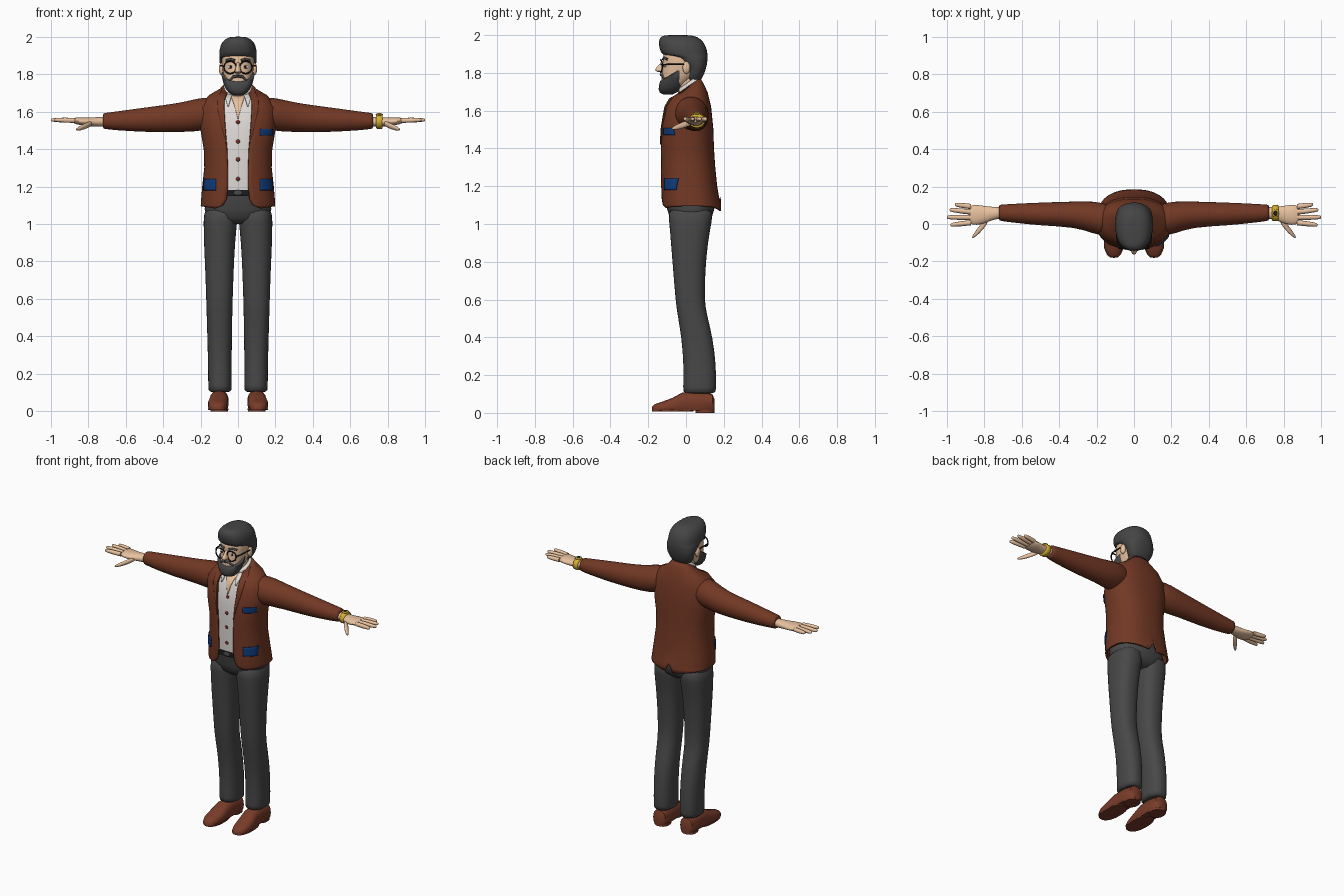
import bpy, bmesh, math
from math import sin, cos, pi, radians
from mathutils import Vector

cube = bpy.data.objects.get("Cube")
if cube:
    bpy.data.objects.remove(cube)


def colour(name, r, g, b):
    m = bpy.data.materials.new(name)
    m.use_nodes = True
    m.diffuse_color = (r, g, b, 1)
    m.node_tree.nodes["Principled BSDF"].inputs["Base Color"].default_value = (r, g, b, 1)
    return m


BROWN = colour("jacket brown", .17, .04, .018)
SHOE = colour("shoe leather", .19, .045, .022)
GREY = colour("trouser grey", .065, .065, .066)
HAIR = colour("hair charcoal", .06, .06, .062)
SKIN = colour("skin", .8, .53, .34)
WHITE = colour("shirt white", .75, .71, .68)
BLUE = colour("pocket blue", .005, .045, .2)
GOLD = colour("watch gold", .65, .42, .03)
BLACK = colour("black", .012, .012, .014)
BUTTON = colour("button red", .2, .03, .02)


def finish(bm, name, mat, thick=0, sub=0):
    bmesh.ops.recalc_face_normals(bm, faces=bm.faces[:])
    me = bpy.data.meshes.new(name)
    bm.to_mesh(me)
    bm.free()
    me.materials.append(mat)
    me.shade_smooth()
    me.set_sharp_from_angle(angle=radians(55))
    ob = bpy.data.objects.new(name, me)
    bpy.context.scene.collection.objects.link(ob)
    if thick:
        mod = ob.modifiers.new("thickness", "SOLIDIFY")
        mod.thickness, mod.offset = thick, 0
    if sub:
        mod = ob.modifiers.new("smooth", "SUBSURF")
        mod.levels = mod.render_levels = sub
    return ob


def loft(name, rings, mat, closed=True, thick=0, sub=0, s=1):
    """Join rows of points; closed rows are capped, open rows make a sheet."""
    bm = bmesh.new()
    rows = [[bm.verts.new((x * s, y, z)) for x, y, z in r] for r in rings]
    n = len(rows[0])
    for a, b in zip(rows, rows[1:]):
        for i in range(n if closed else n - 1):
            j = (i + 1) % n
            bm.faces.new((a[i], a[j], b[j], b[i]))
    if closed:
        bm.faces.new(rows[0])
        bm.faces.new(rows[-1])
    return finish(bm, name, mat, thick, sub)


def power(v, p):
    return math.copysign(abs(v) ** p, v)


P = .85


def point(t, z, rx, yf, yb, tilt=0, cx=0):
    c = power(cos(t), P)
    return (cx + rx * power(sin(t), P), (yf + yb) / 2 - (yb - yf) / 2 * c, z - tilt * c)


def ring(z, rx, yf, yb, tilt=0, cx=0, n=28):
    return [point(2 * pi * i / n, z, rx, yf, yb, tilt, cx) for i in range(n)]


def angle_at(x, rx):
    return math.copysign(math.asin(min(1, abs(x) / rx) ** (1 / P)), x)


def open_ring(z, rx, yf, yb, tilt, gap, n=48):
    a = angle_at(gap, rx)
    return [point(a + (2 * pi - 2 * a) * i / n, z, rx, yf, yb, tilt) for i in range(n + 1)]


def xring(x, yc, zc, ry, rz, n=16):
    return [(x, yc + ry * cos(2 * pi * i / n), zc + rz * sin(2 * pi * i / n)) for i in range(n)]


def ball(name, loc, size, mat):
    bm = bmesh.new()
    bmesh.ops.create_uvsphere(bm, u_segments=16, v_segments=10, radius=1)
    bmesh.ops.scale(bm, vec=size, verts=bm.verts)
    bmesh.ops.translate(bm, vec=loc, verts=bm.verts)
    return finish(bm, name, mat)


def rod(name, pts, r, mat, cyclic=False):
    cu = bpy.data.curves.new(name, "CURVE")
    cu.dimensions, cu.bevel_depth, cu.bevel_resolution = "3D", r, 2
    cu.use_fill_caps = True
    sp = cu.splines.new("POLY")
    sp.points.add(len(pts) - 1)
    for q, p in zip(sp.points, pts):
        q.co = (*p, 1)
    sp.use_cyclic_u = cyclic
    cu.materials.append(mat)
    ob = bpy.data.objects.new(name, cu)
    bpy.context.scene.collection.objects.link(ob)


# Torso profile: height, half width, front, back, tilt, front opening
TORSO = [(1.73, .072, -.035, .072, .04, .055), (1.705, .1, -.06, .092, .03, .065),
         (1.68, .155, -.085, .11, .015, .072), (1.62, .2, -.11, .128, 0, .074),
         (1.5, .195, -.13, .14, 0, .066), (1.4, .178, -.132, .143, 0, .058),
         (1.3, .175, -.132, .15, 0, .054), (1.2, .186, -.13, .16, 0, .054),
         (1.13, .192, -.128, .172, 0, .062), (1.1, .194, -.126, .177, 0, .08),
         (1.08, .194, -.124, .18, 0, .12)]


def torso_at(z):
    for a, b in zip(TORSO, TORSO[1:]):
        if z >= b[0]:
            k = (a[0] - z) / (a[0] - b[0])
            return [u + (v - u) * k for u, v in zip(a, b)]


def on_torso(x, z, off):
    h, rx, yf, yb, tilt, gap = torso_at(z)
    return point(angle_at(x, rx + off), h, rx + off, yf - off, yb + off, tilt)


def patch(name, z0, z1, left, right, off, mat, s=1, rows=6, cols=6):
    """Thin plate that follows the torso between two edge functions of height."""
    grid = []
    for j in range(rows + 1):
        z = z0 + (z1 - z0) * j / rows
        a, b = left(z), right(z)
        grid.append([on_torso(a + (b - a) * i / cols, z, off) for i in range(cols + 1)])
    loft(name, grid, mat, closed=False, thick=.006, s=s)


# Jacket body with rounded front hem and a vent at the back
jacket = [open_ring(*row) for row in TORSO]
mid = len(jacket[0]) // 2
for i, (x, y, z) in enumerate(jacket[-1]):
    dz = .015 * (2 * min(1, abs(x) / .19) - 1)
    jacket[-1][i] = (x, y, z + dz + (.06 if i == mid else 0))
jacket[-2][mid] = Vector(jacket[-2][mid]) + Vector((0, 0, .042))
loft("jacket_body", jacket, BROWN, closed=False, thick=.01)

# Shirt, open neck, collar and buttons
loft("shirt", [ring(z, rx - .014, yf + .014, yb - .014, tilt, n=48)
               for z, rx, yf, yb, tilt, gap in TORSO[:8]] +
     [ring(1.17, .17, -.115, .14, n=48)], WHITE)
patch("open_neck", 1.56, 1.728, lambda z: -.24 * (z - 1.555), lambda z: .24 * (z - 1.555), -.011, SKIN)
loft("collar_band", [open_ring(1.7, .08, -.04, .08, .03, .04),
                     open_ring(1.752, .064, -.04, .07, .04, .034)], WHITE, closed=False, thick=.008)
for z in (1.545, 1.44, 1.345, 1.24):
    ball("shirt_button", on_torso(0, z, -.012), (.011, .005, .011), BUTTON)

for s, side in ((1, "left"), (-1, "right")):
    patch(side + "_shirt_collar", 1.63, 1.728, lambda z: .05 - .2 * (z - 1.63),
          lambda z: .056 + .2 * (z - 1.63), -.004, WHITE, s)
    patch(side + "_lapel", 1.42, 1.725, lambda z: torso_at(z)[5],
          lambda z: torso_at(z)[5] + .035 * min(1, (z - 1.415) / .2), .007, BROWN, s, rows=12)
    patch(side + "_hip_pocket", 1.18, 1.24, lambda z: .118, lambda z: .182, .007, BLUE, s)

    # Sleeve
    loft(side + "_sleeve", [xring(*r) for r in (
        (.08, .02, 1.6, .06, .06), (.15, .022, 1.592, .09, .088), (.22, .035, 1.582, .088, .09),
        (.31, .052, 1.568, .07, .079), (.5, .053, 1.556, .063, .067),
        (.66, .058, 1.55, .05, .05), (.715, .06, 1.55, .044, .043), (.722, .06, 1.55, .042, .041))],
        BROWN, s=s, sub=1)

    # Hand
    loft(side + "_palm", [xring(*r) for r in (
        (.69, .06, 1.546, .032, .028), (.75, .058, 1.545, .033, .026), (.79, .05, 1.545, .046, .024),
        (.84, .048, 1.548, .056, .022), (.885, .05, 1.553, .055, .016))], SKIN, s=s, sub=1)
    for y0, y1, tip in ((.093, .104, .955), (.064, .076, .985), (.035, .036, .999), (.007, -.005, .98)):
        loft(side + "_finger", [xring(.87 + (tip - .87) * k, y0 + (y1 - y0) * k, 1.553 + .003 * k, r, r, 10)
                                for k, r in ((0, .014), (.5, .0135), (.85, .011), (.97, .008), (1, .003))],
             SKIN, s=s)
    loft(side + "_thumb", [xring(*r, 10) for r in (
        (.775, .03, 1.54, .02, .016), (.81, -.012, 1.525, .024, .017),
        (.84, -.047, 1.512, .018, .014), (.866, -.073, 1.504, .007, .007))], SKIN, s=s, sub=1)

    # Trouser leg: height, centre x, half width, front, back
    loft(side + "_trouser_leg", [ring(z, rx, yf, yb, 0, cx) for z, cx, rx, yf, yb in (
        (1.1, .09, .09, -.1, .15), (1.02, .094, .091, -.09, .138), (.9, .099, .083, -.08, .115),
        (.75, .099, .076, -.068, .102), (.6, .099, .071, -.056, .098), (.53, .099, .069, -.047, .108),
        (.4, .098, .066, -.024, .142), (.25, .097, .063, -.012, .16), (.12, .096, .063, -.016, .16),
        (.1, .096, .062, -.016, .158))], GREY, s=s, sub=1)

    # Shoe: y, centre x, half width, height
    shoe = []
    for y, cx, rx, h in ((.152, .1, .025, .07), (.14, .1, .045, .1), (.05, .1, .05, .112),
                         (-.02, .102, .051, .108), (-.07, .106, .055, .08), (-.13, .109, .05, .058),
                         (-.165, .108, .036, .046), (-.18, .107, .018, .032)):
        shoe.append([(cx + rx * power(cos(a), .7), y, max(.012, h * (.45 + .55 * power(sin(a), .9))))
                     for a in (2 * pi * i / 20 for i in range(20))])
    loft(side + "_shoe", shoe, SHOE, s=s)
    for part, rows in (("sole", ((.007, -.181, .0), (.016, -.181, .0))), ("heel", ((0, .05, .152), (.016, .05, .152)))):
        if part == "heel":
            loft(side + "_heel", [ring(z, .047, f, b, 0, .1) for z, f, b in rows], SHOE, s=s)
        else:
            loft(side + "_sole", [ring(z, .055, f, .04, 0, .106) for z, f, b in rows], SHOE, s=s)

    # Face details on each side
    ball(side + "_ear", (.088 * s, .002, 1.828), (.014, .02, .033), SKIN)
    ball(side + "_eye", (.038 * s, -.107, 1.838), (.018, .01, .01), WHITE)
    ball(side + "_pupil", (.038 * s, -.115, 1.838), (.007, .005, .008), BLACK)
    rod(side + "_eyebrow", [(.016 * s, -.121, 1.872), (.04 * s, -.116, 1.88), (.064 * s, -.1, 1.872)], .007, HAIR)
    rod(side + "_moustache", [(0, -.132, 1.79), (.025 * s, -.124, 1.786), (.046 * s, -.112, 1.765)], .008, HAIR)
    rod(side + "_lens_rim", [(.042 * s + .033 * cos(a), -.134 + .25 * abs(.033 * cos(a) + .0), 1.836 + .033 * sin(a))
                             for a in (2 * pi * i / 24 for i in range(24))], .004, BLACK, True)
    rod(side + "_glasses_arm", [(.075 * s, -.126, 1.842), (.09 * s, -.1, 1.845), (.094 * s, .0, 1.845)], .004, BLACK)

patch("breast_pocket", 1.472, 1.508, lambda z: .118, lambda z: .184, .007, BLUE)
rod("glasses_bridge", [(-.01, -.13, 1.843), (0, -.136, 1.846), (.01, -.13, 1.843)], .004, BLACK)

# Trouser seat and belt
loft("trouser_seat", [ring(1.16, .165, -.11, .135), ring(1.08, .178, -.1, .15),
                      ring(1.03, .165, -.085, .135), ring(1.0, .1, -.05, .1)], GREY)
loft("belt", [ring(1.15, .17, -.12, .142), ring(1.182, .17, -.12, .142)], BLACK)
ball("belt_buckle", (0, -.121, 1.166), (.025, .007, .015), GREY)

# Neck and head
loft("neck", [ring(z, r, f, b) for z, r, f, b in (
    (1.62, .06, -.04, .075), (1.7, .056, -.042, .066), (1.8, .056, -.05, .06))], SKIN)
loft("head", [ring(*r) for r in (
    (1.7, .03, -.125, -.05), (1.72, .05, -.132, -.02), (1.76, .07, -.131, .03), (1.8, .08, -.127, .07),
    (1.85, .086, -.122, .09), (1.9, .087, -.124, .09), (1.94, .07, -.1, .07), (1.96, .04, -.06, .04))],
    SKIN, sub=1)
loft("nose", [ring(*r, n=12) for r in (
    (1.802, .012, -.14, -.1), (1.81, .019, -.165, -.1), (1.82, .016, -.166, -.1),
    (1.845, .01, -.142, -.1), (1.865, .009, -.126, -.1))], SKIN, sub=1)
loft("beard", [ring(*r) for r in (
    (1.686, .022, -.12, -.07, 0), (1.698, .046, -.138, -.04, .003), (1.725, .066, -.145, -.012, .012),
    (1.76, .08, -.143, .0, .025), (1.795, .088, -.136, .0, .037), (1.8, .084, -.128, .0, .038))], HAIR)
loft("hair", [ring(*r) for r in (
    (1.75, .05, .01, .064), (1.765, .066, .0, .082), (1.8, .085, .005, .1), (1.84, .095, .0, .11),
    (1.855, .098, -.04, .113), (1.885, .1, -.055, .115), (1.892, .1, -.128, .115),
    (1.92, .101, -.138, .112), (1.955, .094, -.146, .1), (1.982, .076, -.142, .075),
    (1.997, .05, -.125, .045), (2.0, .025, -.1, .01))], HAIR, sub=1)

# Watch on the left wrist
loft("watch_band", [xring(x, .058, 1.546, r, r * .88, 20) for x, r in (
    (.738, .038), (.742, .043), (.768, .043), (.772, .038))], GOLD)
ball("watch_case", (.755, .058, 1.584), (.02, .022, .007), GOLD)
ball("watch_dial", (.755, .058, 1.588), (.013, .015, .005), BLACK)
